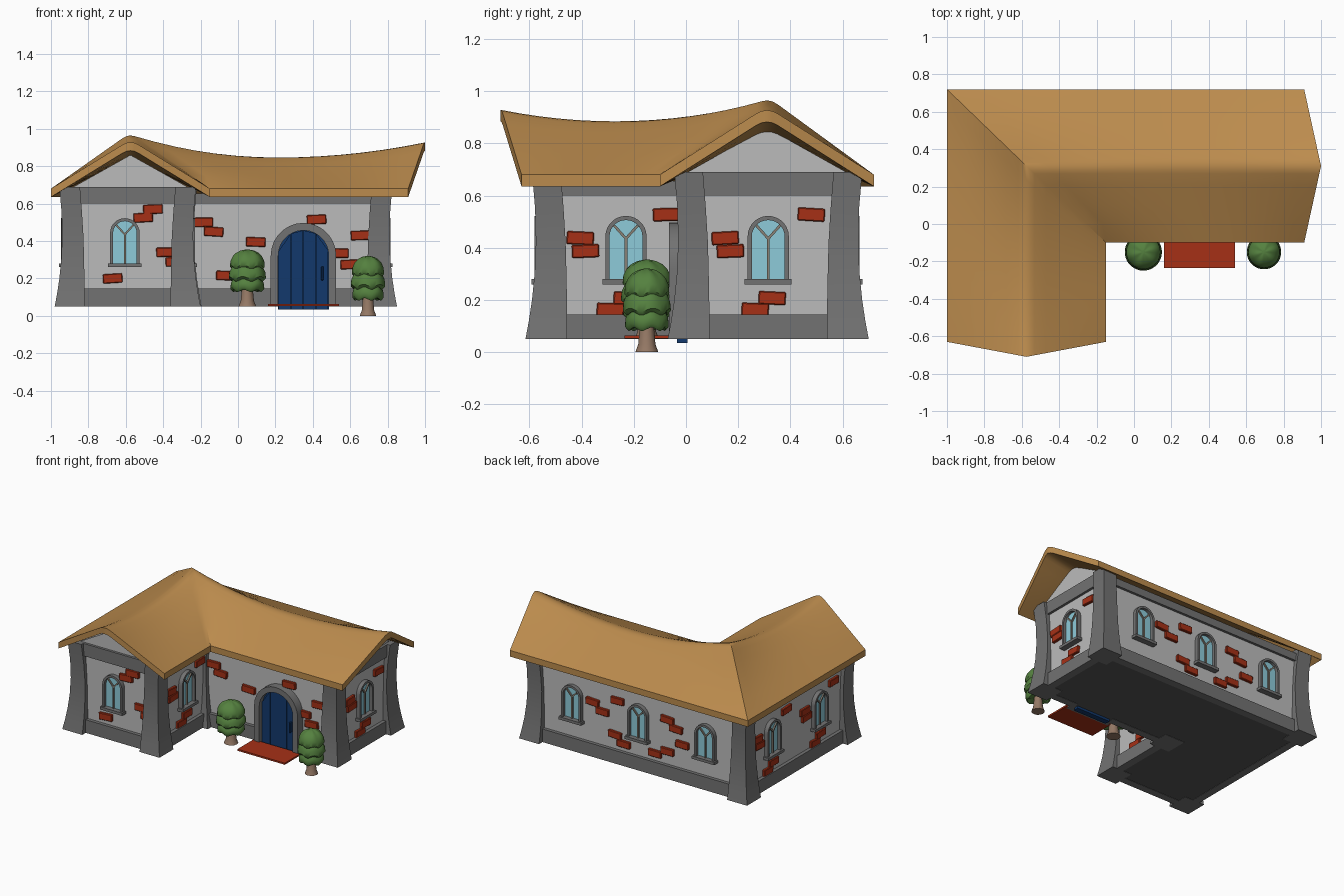
import bpy, bmesh, math, random
from math import sin, cos, pi, radians
from mathutils import Matrix, Vector

if "Cube" in bpy.data.objects:
    bpy.data.objects.remove(bpy.data.objects["Cube"])

random.seed(4)

def mat(name, r, g, b):
    m = bpy.data.materials.new(name)
    m.diffuse_color = (r, g, b, 1)
    m.use_nodes = True
    m.node_tree.nodes["Principled BSDF"].inputs["Base Color"].default_value = m.diffuse_color
    return m

THATCH = mat("thatch", .50, .26, .075)
STONE = mat("stone", .17, .17, .17)
FLOOR = mat("floor_grey", .09, .09, .09)
PLASTER = mat("plaster", .50, .50, .50)
BRICK = mat("brick", .38, .03, .008)
BLUE = mat("door_blue", .006, .04, .15)
GLASS = mat("glass", .27, .60, .70)
BAR = mat("window_bar", .25, .22, .18)
LEAF = mat("leaf", .09, .22, .05)
BARK = mat("bark", .30, .19, .13)

def finish(name, bm, material, mw=Matrix(), smooth=None):
    bmesh.ops.recalc_face_normals(bm, faces=bm.faces)
    me = bpy.data.meshes.new(name)
    bm.to_mesh(me)
    bm.free()
    me.materials.append(material)
    if smooth:
        me.shade_smooth()
        me.set_sharp_from_angle(angle=radians(smooth))
    ob = bpy.data.objects.new(name, me)
    bpy.context.collection.objects.link(ob)
    ob.matrix_world = mw
    return ob

def box(name, lo, hi, material, mw=Matrix(), bevel=0):
    lo, hi = Vector(lo), Vector(hi)
    bm = bmesh.new()
    bmesh.ops.create_cube(bm, size=1, matrix=Matrix.Translation((lo + hi) / 2) @ Matrix.Diagonal((*(hi - lo), 1)))
    if bevel:
        bmesh.ops.bevel(bm, geom=bm.edges[:], offset=bevel, segments=1, affect='EDGES')
    return finish(name, bm, material, mw)

def prism(name, pts, move, material, mw=Matrix()):
    """Polygon extruded along a vector."""
    bm = bmesh.new()
    f = bm.faces.new([bm.verts.new(p) for p in pts])
    ext = bmesh.ops.extrude_face_region(bm, geom=[f])["geom"]
    bmesh.ops.translate(bm, vec=move, verts=[v for v in ext if isinstance(v, bmesh.types.BMVert)])
    return finish(name, bm, material, mw)

def loft(name, rings, material, mw=Matrix(), closed=False, smooth=None):
    """Skin a list of closed rings; closed joins last ring to first."""
    bm = bmesh.new()
    vs = [[bm.verts.new(p) for p in r] for r in rings]
    n = len(vs[0])
    for a, b in zip(vs, vs[1:] + (vs[:1] if closed else [])):
        for i in range(n):
            bm.faces.new((a[i], a[(i + 1) % n], b[(i + 1) % n], b[i]))
    if not closed:
        bm.faces.new(vs[0])
        bm.faces.new(vs[-1])
    return finish(name, bm, material, mw, smooth)

# Roof: one L-shaped sheet, mitred at the corner, sagging along both ridges
CX, CY, EAVE = -.575, .31, .68
def ridge(u):
    s = abs(u)
    if u > 0:
        return .855 + (.50 if s < .5 else .34) * (s - .5) ** 2
    return .895 + (.26 if s < .57 else .25) * (s - .57) ** 2
def roof_point(u, t):
    a = abs(t)
    rise = 1 - (a if a > .1 else .05 + 5 * a * a)
    z = EAVE + (ridge(u) - EAVE) * rise
    x0, y0 = CX - .425 * t, CY + .41 * t
    if u >= 0:
        return x0 + (.91 + .09 * (1 - a) - x0) * u, y0, z
    return x0, y0 + (-.63 - .08 * (1 - a) - y0) * -u, z
us = [i / 14 for i in range(-14, 15)]
ts = [-1, -.75, -.5, -.25, -.1, -.05, 0, .05, .1, .25, .5, .75, 1]
bm = bmesh.new()
g = [[bm.verts.new(roof_point(u, t)) for t in ts] for u in us]
for a, b in zip(g, g[1:]):
    for j in range(len(ts) - 1):
        bm.faces.new((a[j], a[j + 1], b[j + 1], b[j]))
ext = bmesh.ops.extrude_face_region(bm, geom=bm.faces[:])["geom"]
bmesh.ops.translate(bm, vec=(0, 0, -.045), verts=[v for v in ext if isinstance(v, bmesh.types.BMVert)])
finish("roof", bm, THATCH, smooth=30)

# Plaster walls and floor on the same L footprint, with two gables
L, R, IN, F, M, B = -.915, .785, -.26, -.55, -.005, .635
foot = [(L, F), (IN, F), (IN, M), (R, M), (R, B), (L, B)]
prism("walls", [(x, y, .06) for x, y in foot], (0, 0, .59), PLASTER)
prism("floor", [(x, y, .052) for x, y in foot], (0, 0, .02), FLOOR)
gable = [(-.33, .6), (.33, .6), (.33, .675), (0, .86), (-.33, .675)]
prism("front_gable", [(CX + a, F, z) for a, z in gable], (0, .05, 0), PLASTER)
prism("right_gable", [(R, CY + a, z) for a, z in gable], (-.05, 0, 0), PLASTER)

# Flared corner pillars: height, outward reach, inward reach
PROFILE = [(.05, .08, .08), (.12, .067, .08), (.2, .055, .079), (.3, .045, .077),
           (.42, .04, .074), (.55, .043, .066), (.69, .055, .055)]
for x, y, sx, sy in [(-.9, -.535, -1, -1), (-.28, -.535, 1, -1), (-.275, .01, 1, -1),
                     (.77, .01, 1, -1), (.77, .62, 1, 1), (-.9, .62, -1, 1)]:
    loft("corner_pillar", [[(x + sx * a, y + sy * b, z) for a, b in ((o, o), (o, -i), (-i, -i), (-i, o))]
                           for z, o, i in PROFILE], STONE, smooth=30)

# Wall frames: local x runs along the wall, local -y points outward
def wall(x, y, deg):
    return Matrix.Translation((x, y, 0)) @ Matrix.Rotation(radians(deg), 4, 'Z')

FRONT, INNER_FRONT = wall(0, F, 0), wall(0, M, 0)
RIGHT, INNER_RIGHT = wall(R, 0, 90), wall(IN, 0, 90)
BACK, LEFT = wall(0, B, 180), wall(L, 0, 270)

# Base and top beams between pillars
for mw, a, b in [(FRONT, -.85, -.32), (INNER_FRONT, -.25, .74), (RIGHT, .05, .59),
                 (INNER_RIGHT, -.5, 0), (BACK, -.74, .87), (LEFT, -.59, .5)]:
    spans = [(-.25, .2), (.5, .74)] if mw is INNER_FRONT else [(a, b)]
    for p, q in spans:
        box("base_beam", (p, -.025, .05), (q, .03, .145), STONE, mw)
    top = .69 if mw in (FRONT, RIGHT) else .655
    box("top_beam", (a, -.018, .6), (b, .03, top), STONE, mw)

# Arched outline, from lower right over the top to lower left
def arch(hw, z0, ztop, y, cx=0, n=14):
    zs = ztop - hw
    return [(cx + hw, y, z0)] + [(cx + hw * cos(pi * i / n), y, zs + hw * sin(pi * i / n))
                                 for i in range(n + 1)] + [(cx - hw, y, z0)]

def arch_frame(name, cx, hw, inner, z0, ztop, depth, mw):
    d = hw - inner
    loft(name, [arch(hw, z0, ztop, .01, cx), arch(hw, z0, ztop, -depth, cx),
                arch(inner, z0, ztop - d, -depth, cx), arch(inner, z0, ztop - d, .01, cx)],
         STONE, mw, closed=True, smooth=30)

def window(mw, cx):
    m = mw @ Matrix.Translation((cx, 0, 0))
    arch_frame("window_frame", 0, .079, .063, .27, .522, .03, m)
    prism("window_glass", arch(.068, .27, .51, -.008), (0, .015, 0), GLASS, m)
    box("window_sill", (-.09, -.042, .26), (.09, .01, .28), STONE, m)
    box("window_bar", (-.005, -.018, .275), (.005, 0, .44), BAR, m)
    for s in (-1, 1):
        box("window_bar", (-.005, -.018, 0), (.005, 0, .068), BAR,
            m @ Matrix.Translation((0, 0, .435)) @ Matrix.Rotation(s * radians(42), 4, 'Y'))

for mw, places in [(FRONT, [-.605]), (RIGHT, [.315]), (INNER_RIGHT, [-.23]),
                   (BACK, [-.46, .07, .61]), (LEFT, [-.33, .21])]:
    for cx in places:
        window(mw, cx)

# Scattered exposed bricks
def bricks(mw, spots):
    for x, z in spots:
        box("brick", (-.052, -.018, -.025), (.052, .02, .025), BRICK,
            mw @ Matrix.Translation((x, 0, z)) @ Matrix.Rotation(radians(random.uniform(-4, 4)), 4, 'Y'), .004)

side = [(-.165, .437), (-.145, .387), (.165, .527), (.015, .207), (-.05, .163)]
bricks(FRONT, [(-.455, .57), (-.507, .525), (-.385, .34), (-.335, .29), (-.67, .2)])
bricks(INNER_FRONT, [(-.185, .5), (-.13, .45), (.095, .395), (-.065, .215), (.42, .515),
                     (.54, .335), (.655, .43), (.6, .275)])
bricks(RIGHT, [(.315 + a, z) for a, z in side])
bricks(INNER_RIGHT, [(-.24 + a, z) for a, z in side])
bricks(LEFT, [(c + a, z) for c in (-.33, .21) for a, z in side])
bricks(BACK, [(-.3, .44), (-.22, .39), (-.1, .5), (-.12, .25), (-.05, .2), (.3, .47),
              (.37, .42), (.2, .2), (.3, .24), (.42, .32)])

# Door: arched frame, planks of differing depth, handle
arch_frame("door_frame", .35, .175, .135, .05, .497, .06, INNER_FRONT)
prism("door", arch(.137, .035, .458, -.02, .35), (0, .03, 0), BLUE, INNER_FRONT)
for i in range(4):
    a, b = -.133 + i * .067, -.069 + i * .067
    za, zb = [.322 + math.sqrt(.135 ** 2 - c * c) for c in (a, b)]
    prism("door_plank", [(.35 + a, -.03, .035), (.35 + b, -.03, .035), (.35 + b, -.03, zb), (.35 + a, -.03, za)],
          (0, .012, 0), BLUE, INNER_FRONT)
box("door_handle", (.445, -.05, .19), (.457, -.025, .265), BLUE, INNER_FRONT, .003)

# Door mat
box("door_mat", (.16, -.235, .052), (.54, -.05, .064), BRICK)

# Trees: flared trunk and three wavy-skirted domes
def tree(x, y, z, s, h):
    mw = Matrix.Translation((x, y, z)) @ Matrix.Diagonal((s, s, h, 1))
    def ring(r, zz, wave=0, n=36):
        return [(r * cos(2 * pi * i / n), r * sin(2 * pi * i / n), zz + wave * sin(12 * pi * i / n))
                for i in range(n)]
    loft("tree_trunk", [ring(.044, 0, n=12), ring(.033, .03, n=12), ring(.026, .11, n=12)], BARK, mw, smooth=40)
    for r, lo, hi in [(.084, .09, .19), (.092, .15, .26), (.086, .215, .32)]:
        skirt = [ring(r * .3, lo + .015), ring(r * .85, lo - .002, .007), ring(r, lo + .012, .007)]
        dome = [ring(r * cos(a), lo + .02 + (hi - lo - .02) * sin(a), .005 * (1 - k / 5))
                for k, a in enumerate((.25, .55, .85, 1.15, 1.45))]
        loft("tree_foliage", skirt + dome, LEAF, mw, smooth=50)

tree(.05, -.15, .05, 1.08, .95)
tree(.695, -.15, 0, 1, 1)
